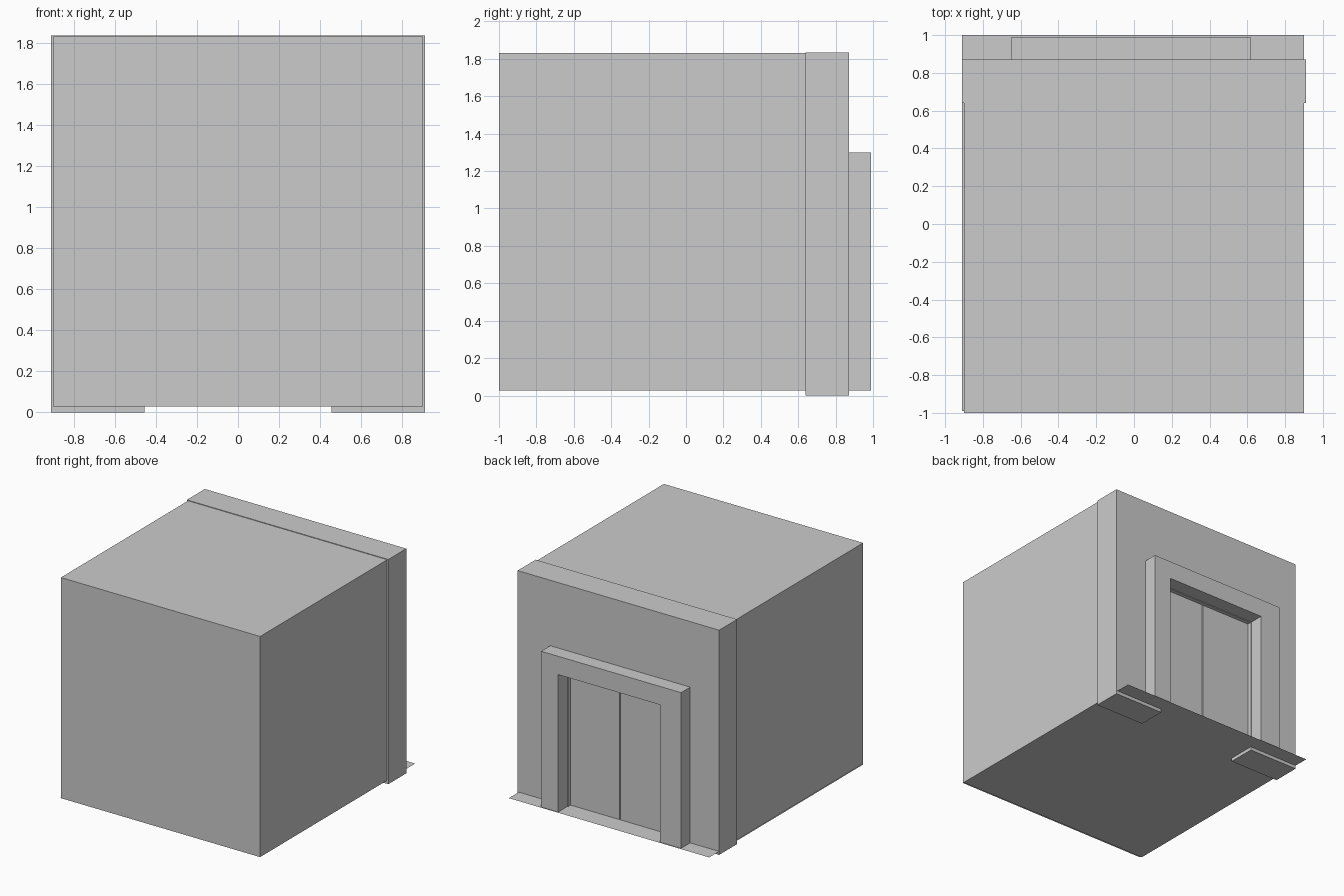
import bpy, bmesh

if "Cube" in bpy.data.objects:
    bpy.data.objects.remove(bpy.data.objects["Cube"])

FLOOR_Z = 0.028


def finish(bm, name, recalc=True):
    if recalc:
        bmesh.ops.recalc_face_normals(bm, faces=bm.faces)
    mesh = bpy.data.meshes.new(name)
    bm.to_mesh(mesh)
    bm.free()
    obj = bpy.data.objects.new(name, mesh)
    bpy.context.collection.objects.link(obj)
    return obj


def box(name, x0, x1, y0, y1, z0, z1, open_sides=()):
    """Box between limits; open_sides lists outward normals to leave out."""
    bm = bmesh.new()
    bmesh.ops.create_cube(bm, size=1)
    bm.normal_update()
    drop = [f for f in bm.faces
            if tuple(round(c) for c in f.normal) in open_sides]
    bmesh.ops.delete(bm, geom=drop, context='FACES')
    for v in bm.verts:
        v.co = (x1 if v.co.x > 0 else x0,
                y1 if v.co.y > 0 else y0,
                z1 if v.co.z > 0 else z0)
    return finish(bm, name, recalc=False)


def portal(name, x0, x1, z0, z1, ix0, ix1, iz, y0, y1):
    """Upside-down U profile (wall or frame around a doorway), extruded in y."""
    profile = [(x0, z0), (ix0, z0), (ix0, iz), (ix1, iz),
               (ix1, z0), (x1, z0), (x1, z1), (x0, z1)]
    bm = bmesh.new()
    face = bm.faces.new([bm.verts.new((x, y0, z)) for x, z in profile])
    ext = bmesh.ops.extrude_face_region(bm, geom=[face], use_keep_orig=True)
    verts = [g for g in ext['geom'] if isinstance(g, bmesh.types.BMVert)]
    bmesh.ops.translate(bm, verts=verts, vec=(0, y1 - y0, 0))
    return finish(bm, name)


# Cabin shell: open below and towards the doorway wall
box("cabin_shell", -0.90, 0.90, -1.0, 0.64, FLOOR_Z, 1.83,
    open_sides=((0, 0, -1), (0, 1, 0)))

# Floor sheet running through the doorway to the outside
bm = bmesh.new()
bm.faces.new([bm.verts.new((x, y, FLOOR_Z)) for x, y in
              ((-0.91, -0.99), (0.90, -0.99), (0.90, 1.0), (-0.91, 1.0))])
finish(bm, "floor", recalc=False)

# Thick doorway wall, feet reaching the ground
portal("doorway_wall", -0.91, 0.91, 0, 1.835, -0.455, 0.455, 1.145, 0.64, 0.872)

# Raised surround on the outside
portal("door_surround", -0.648, 0.616, FLOOR_Z, 1.30, -0.46, 0.462, 1.15, 0.872, 0.99)

# Pair of sliding doors with a narrow seam
for side, x0, x1 in (("left", 0.012, 0.455), ("right", -0.455, 0.004)):
    box("sliding_door_" + side, x0, x1, 0.78, 0.838, FLOOR_Z, 1.145)
